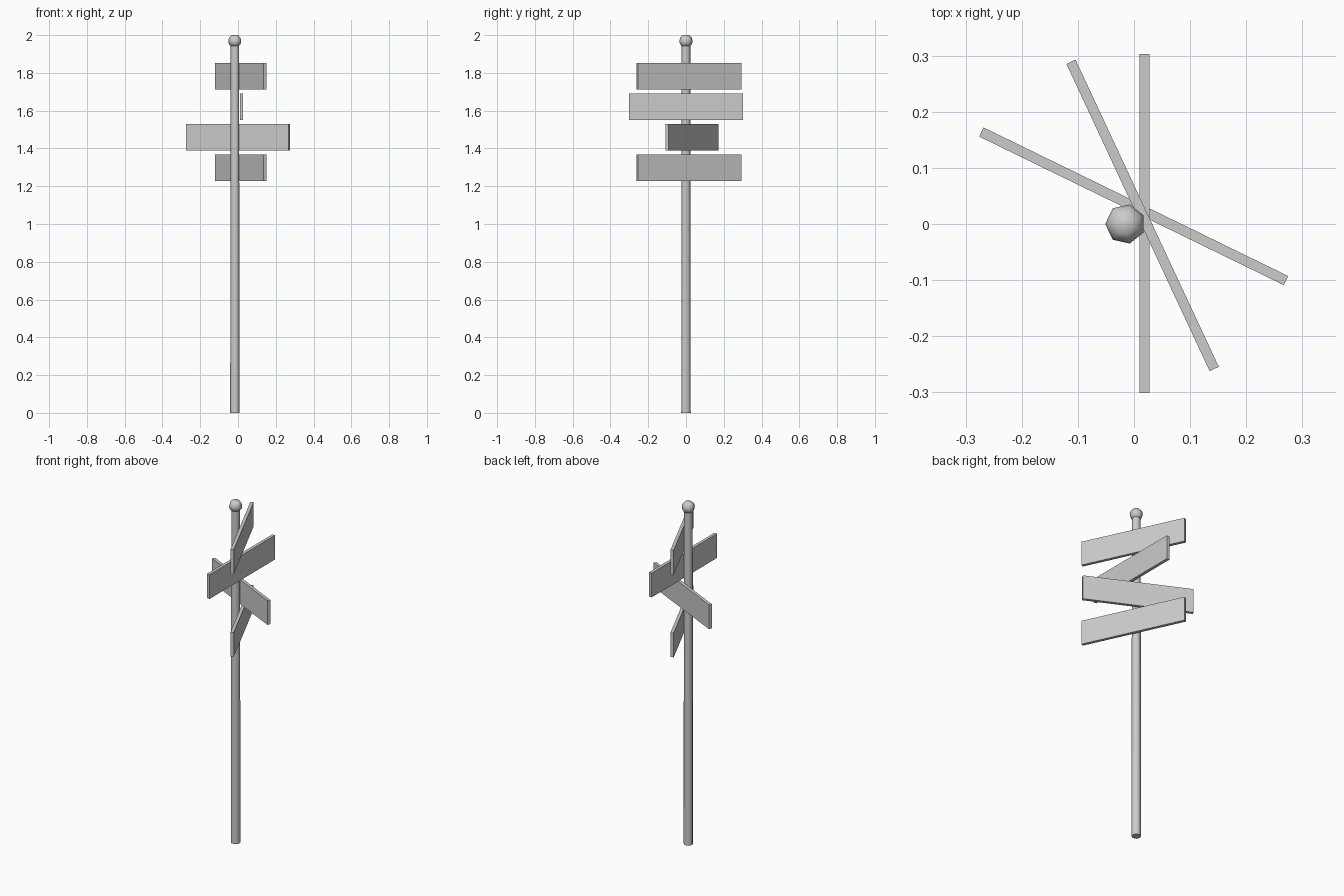
import bpy
import bmesh
from math import radians, cos, sin, pi

if "Cube" in bpy.data.objects:
    bpy.data.objects.remove(bpy.data.objects["Cube"])

POLE_X = -0.0155
SIDES = 7


def lathe(name, profile):
    """Revolve (radius, z) rings around the pole axis, closing both ends."""
    bm = bmesh.new()
    rings = []
    for r, z in profile:
        rings.append([bm.verts.new((r * cos(pi + 2 * pi * i / SIDES),
                                    r * sin(pi + 2 * pi * i / SIDES), z))
                      for i in range(SIDES)])
    for a, b in zip(rings, rings[1:]):
        for i in range(SIDES):
            j = (i + 1) % SIDES
            bm.faces.new((a[i], a[j], b[j], b[i]))
    bm.faces.new(rings[0][::-1])
    bm.faces.new(rings[-1])
    mesh = bpy.data.meshes.new(name)
    bm.to_mesh(mesh)
    bm.free()
    obj = bpy.data.objects.new(name, mesh)
    obj.location.x = POLE_X
    bpy.context.collection.objects.link(obj)
    bpy.ops.object.select_all(action='DESELECT')
    obj.select_set(True)
    bpy.context.view_layer.objects.active = obj
    bpy.ops.object.shade_smooth_by_angle(angle=radians(60))
    return obj


def board(name, z, angle):
    """Flat sign board resting against the pole, turned around it."""
    a = radians(angle)
    offset = 0.034
    bpy.ops.mesh.primitive_cube_add(
        size=1, location=(POLE_X + offset * cos(a), 0.001 + offset * sin(a), z),
        rotation=(0, 0, a))
    obj = bpy.context.object
    obj.name = name
    obj.scale = (0.018, 0.604, 0.142)


# Slightly tapered post
lathe("post", [(0.0258, 0.0), (0.0238, 1.95)])

# Rounded knob on top of the post
lathe("post_knob", [(0.020, 1.939), (0.033, 1.954), (0.0358, 1.970),
                    (0.031, 1.987), (0.018, 2.0)])

# Four direction boards, top to bottom
for i, angle in enumerate((25, 0, 64, 25)):
    board(f"sign_board_{i + 1}", 1.782 - 0.1613 * i, angle)
